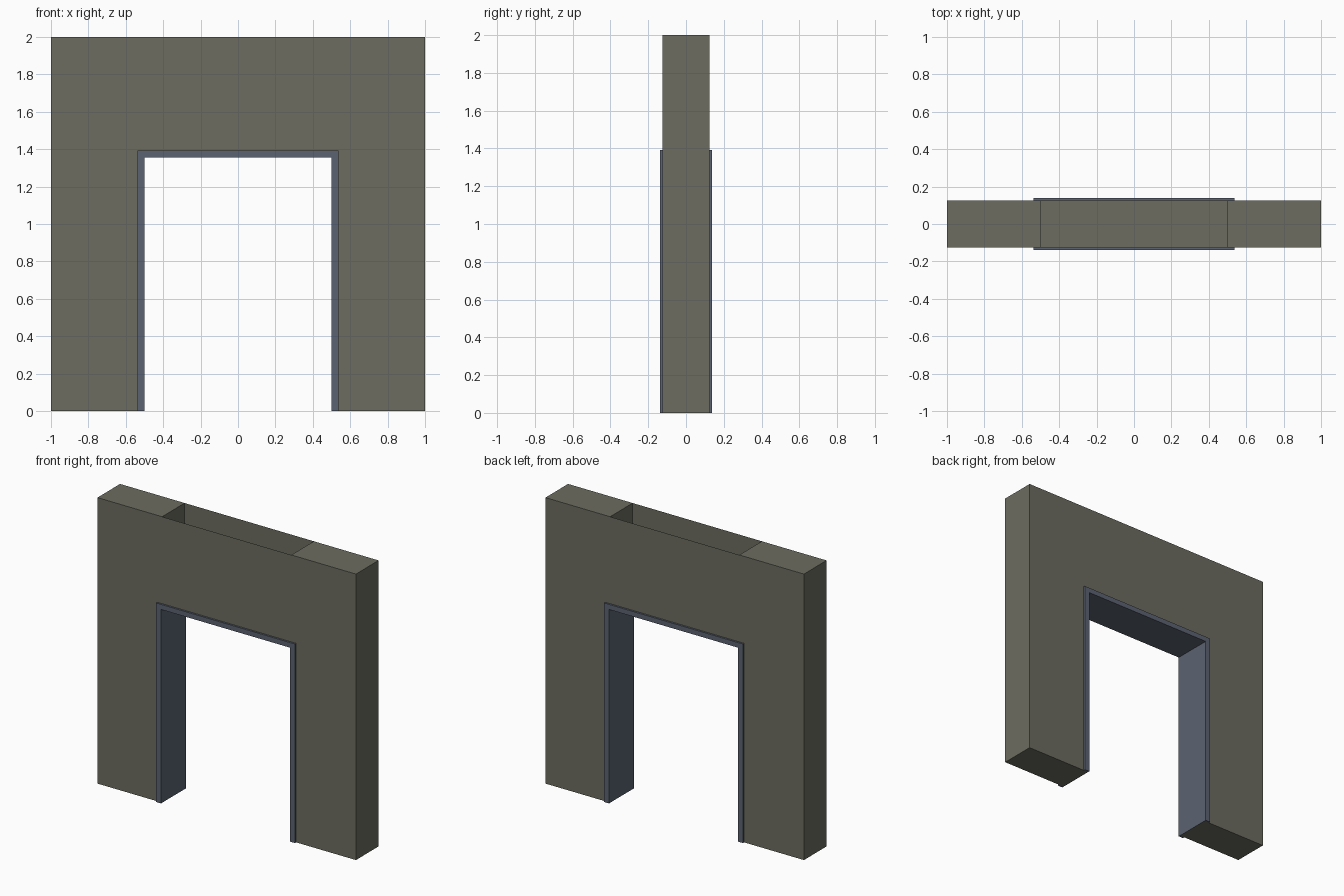
import bpy, bmesh

if "Cube" in bpy.data.objects:
    bpy.data.objects.remove(bpy.data.objects["Cube"])

W, D, H = 1.0, 0.125, 2.0        # wall half width, half depth, height
OX, OZ = 0.5, 1.357              # opening half width and height
TX, TZ, TD = 0.537, 1.392, 0.138 # trim outer half width, height, half depth
E = 0.0006                       # lining sits just proud of the wall


def material(name, rgb):
    m = bpy.data.materials.new(name)
    m.diffuse_color = (*rgb, 1)
    m.use_nodes = True
    m.node_tree.nodes["Principled BSDF"].inputs["Base Color"].default_value = m.diffuse_color
    return m


wall_mat = material("olive_grey_wall", (0.150, 0.150, 0.118))
trim_mat = material("slate_blue_trim", (0.105, 0.125, 0.165))


def make(name, quads, mat):
    """Object from a list of quads, with shared corners welded."""
    bm = bmesh.new()
    for q in quads:
        bm.faces.new([bm.verts.new(p) for p in q])
    bmesh.ops.remove_doubles(bm, verts=bm.verts, dist=0.0001)
    bmesh.ops.recalc_face_normals(bm, faces=bm.faces)
    me = bpy.data.meshes.new(name)
    bm.to_mesh(me)
    bm.free()
    me.materials.append(mat)
    ob = bpy.data.objects.new(name, me)
    bpy.context.collection.objects.link(ob)
    return ob


def strip(path, y0, y1):
    """Sweep an xz path from y0 to y1."""
    return [[(a[0], y0, a[1]), (b[0], y0, b[1]), (b[0], y1, b[1]), (a[0], y1, a[1])]
            for a, b in zip(path, path[1:])]


def cap(a, b, y):
    """Flat band between two xz paths at depth y."""
    return [[(a[i][0], y, a[i][1]), (a[i + 1][0], y, a[i + 1][1]),
             (b[i + 1][0], y, b[i + 1][1]), (b[i][0], y, b[i][1])]
            for i in range(len(a) - 1)]


# Wall piers: closed boxes either side of the doorway
for side, s in (("left", -1), ("right", 1)):
    ring = [(s * OX, 0), (s * W, 0), (s * W, H), (s * OX, H), (s * OX, 0)]
    low, high = [ring[0], ring[1]], [ring[3], ring[2]]
    make(side + "_pier", strip(ring, -D, D) + cap(low, high, -D) + cap(low, high, D), wall_mat)

# Wall above the doorway: front, back and soffit, open at the top
under, over = [(-OX, OZ), (OX, OZ)], [(-OX, H), (OX, H)]
make("lintel", cap(under, over, -D) + cap(under, over, D) + strip(under, -D, D), wall_mat)

# Door trim: raised band on both faces joined by a lining through the opening
ix, iz = OX - E, OZ - E
inner = [(-ix, 0), (-ix, iz), (ix, iz), (ix, 0)]
outer = [(-TX, 0), (-TX, TZ), (TX, TZ), (TX, 0)]
quads = strip(inner, -D, D)
for s in (-1, 1):
    quads += strip(inner, s * D, s * TD) + strip(outer, s * D, s * TD)
    quads += cap(inner, outer, s * TD)
    for k in (-1, 1):
        quads += strip([(k * ix, 0), (k * TX, 0)], s * D, s * TD)
make("door_trim", quads, trim_mat)
